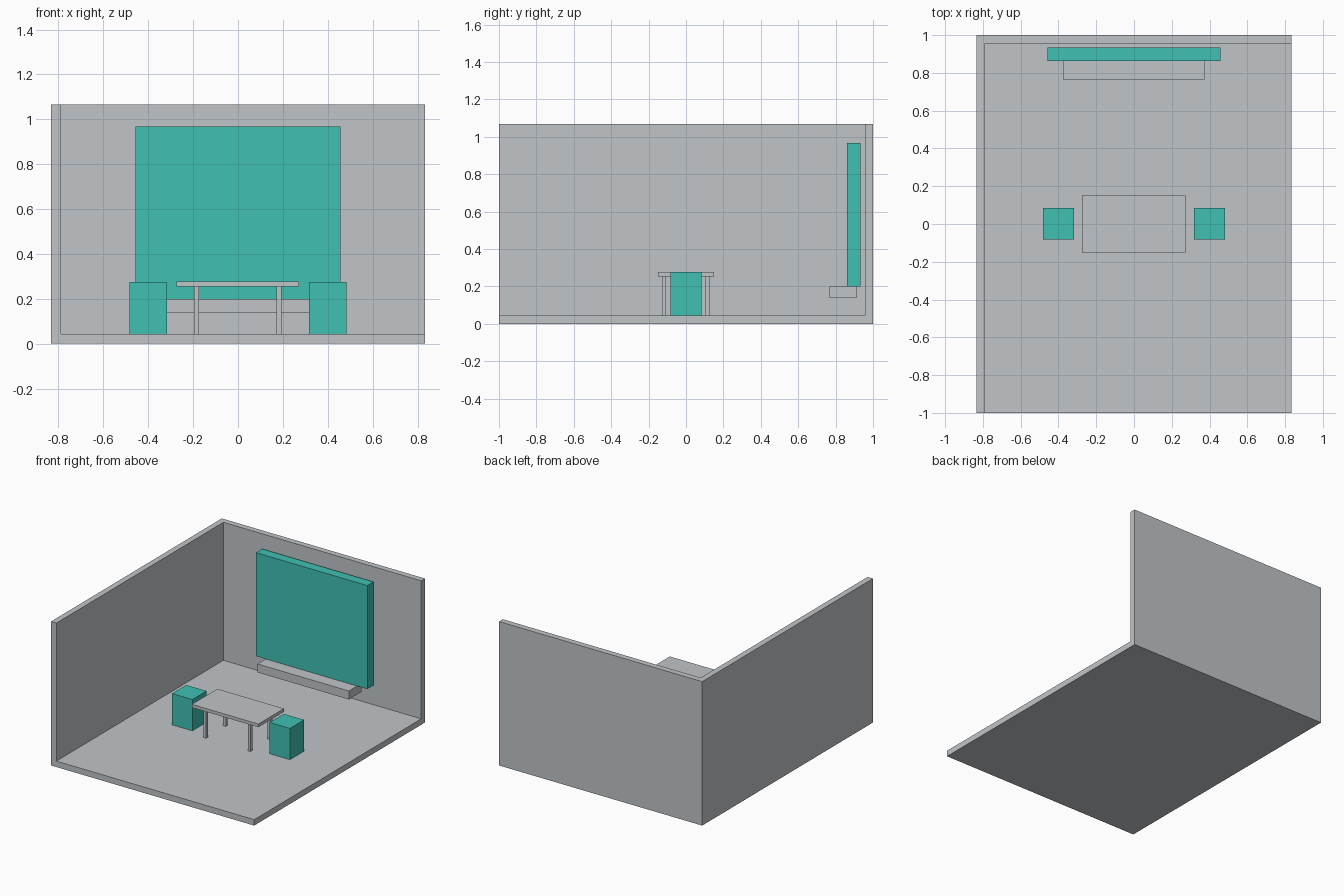
import bpy

if "Cube" in bpy.data.objects:
    bpy.data.objects.remove(bpy.data.objects["Cube"])


def material(name, rgb):
    m = bpy.data.materials.new(name)
    m.diffuse_color = (*rgb, 1.0)
    m.use_nodes = True
    m.node_tree.nodes["Principled BSDF"].inputs["Base Color"].default_value = m.diffuse_color
    return m


GREY = material("light_grey", (0.53, 0.56, 0.58))
TEAL = material("teal", (0.05, 0.53, 0.45))


def box(name, x, y, z, mat):
    """Box from (min, max) ranges on each axis."""
    bpy.ops.mesh.primitive_cube_add(size=1, location=[(a + b) / 2 for a, b in (x, y, z)])
    ob = bpy.context.object
    ob.name = name
    ob.scale = [b - a for a, b in (x, y, z)]
    bpy.ops.object.transform_apply(location=False, rotation=False, scale=True)
    ob.data.materials.append(mat)
    return ob


# Room shell: floor, left wall and back wall meeting in one corner, thickened inwards
W, D, H, T = 0.833, 1.0, 1.067, 0.044
verts = [(-W, -D, 0), (-W, D, 0), (W, D, 0), (W, -D, 0),
         (-W, -D, H), (-W, D, H), (W, D, H)]
faces = [(0, 1, 2, 3), (0, 4, 5, 1), (1, 5, 6, 2)]
mesh = bpy.data.meshes.new("room_shell")
mesh.from_pydata(verts, [], faces)
mesh.materials.append(GREY)
room = bpy.data.objects.new("room_shell", mesh)
bpy.context.collection.objects.link(room)
solid = room.modifiers.new("thickness", "SOLIDIFY")
solid.thickness = T
solid.offset = -1
solid.use_even_offset = True

# Wall screen and the shelf under it
box("screen", (-0.457, 0.457), (0.862, 0.934), (0.2, 0.967), TEAL)
box("shelf", (-0.375, 0.373), (0.766, 0.911), (0.137, 0.2), GREY)

# Table
box("table_top", (-0.274, 0.272), (-0.15, 0.15), (0.254, 0.278), GREY)
for side, x in (("left", -0.184), ("right", 0.182)):
    for end, y in (("front", -0.117), ("back", 0.115)):
        box(f"table_leg_{end}_{side}", (x - 0.011, x + 0.011),
            (y - 0.011, y + 0.011), (T, 0.254), GREY)

# Stools at both ends of the table
for side, x in (("left", -0.4), ("right", 0.4)):
    box(f"stool_{side}", (x - 0.083, x + 0.083), (-0.082, 0.084), (T, 0.276), TEAL)
